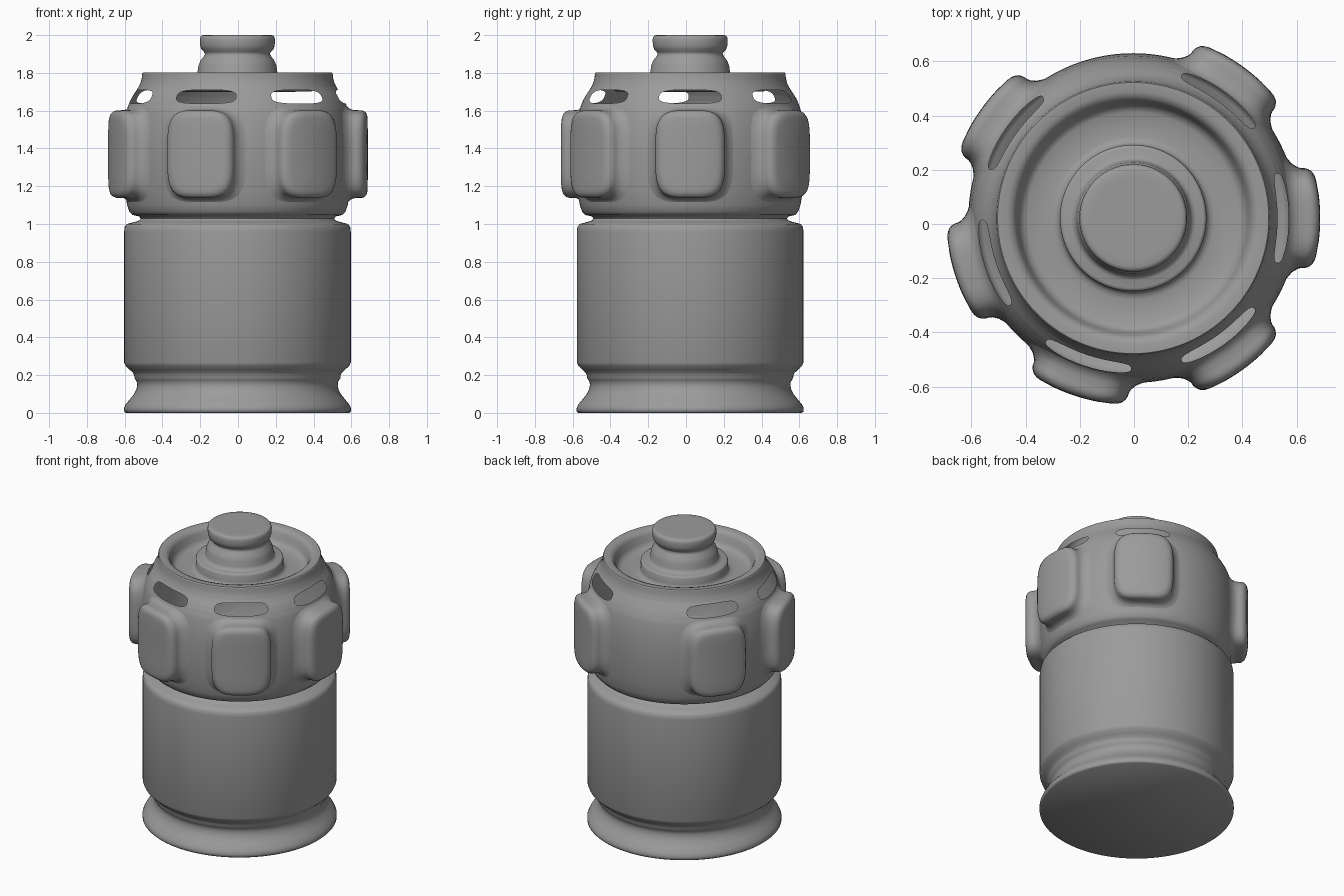
import bpy, bmesh, math
from math import sin, cos, pi, radians

if "Cube" in bpy.data.objects:
    bpy.data.objects.remove(bpy.data.objects["Cube"])

CX, CY = -0.003, 0.022                       # axis of the turned body
ANGLES = [0, 54, 144, 198, 252, 306]         # pad and slot positions
SHELL = [(.512, 1.028), (.52, 1.04), (.556, 1.048), (.572, 1.065), (.584, 1.1), (.596, 1.17),
         (.604, 1.26), (.608, 1.36), (.606, 1.46), (.598, 1.54), (.586, 1.6), (.579, 1.625),
         (.569, 1.65), (.553, 1.68), (.536, 1.705), (.524, 1.725),
         (.514, 1.745), (.507, 1.77), (.504, 1.797)]
Z0, Z1 = 1.625, 1.725                        # band that holds the slots

# Dark grey for every part
GREY = bpy.data.materials.new("dark_grey")
GREY.diffuse_color = (.33, .33, .33, 1)
GREY.use_nodes = True
GREY.node_tree.nodes["Principled BSDF"].inputs["Base Color"].default_value = GREY.diffuse_color


def finish(name, bm):
    bmesh.ops.remove_doubles(bm, verts=bm.verts, dist=1e-5)
    me = bpy.data.meshes.new(name)
    bm.to_mesh(me)
    bm.free()
    me.materials.append(GREY)
    ob = bpy.data.objects.new(name, me)
    bpy.context.collection.objects.link(ob)
    bpy.ops.object.select_all(action='DESELECT')
    ob.select_set(True)
    bpy.context.view_layer.objects.active = ob
    bpy.ops.object.shade_smooth_by_angle(angle=radians(50))
    return ob


def polar(bm, r, a, z):
    return bm.verts.new((CX + r * cos(a), CY + r * sin(a), z))


def skin(bm, rows, closed=True):
    for lo, hi in zip(rows, rows[1:]):
        n = len(lo)
        for i in range(n if closed else n - 1):
            j = (i + 1) % n
            bm.faces.new((lo[i], lo[j], hi[j], hi[i]))


def lathe(bm, profile, a0=0, a1=2 * pi, n=180):
    closed = a1 - a0 > 6.28
    m = n if closed else n + 1
    rows = [[polar(bm, r, a0 + (a1 - a0) * i / n, z) for i in range(m)] for r, z in profile]
    skin(bm, rows, closed)
    return rows


def shell_radius(z):
    for (r0, z0), (r1, z1) in zip(SHELL, SHELL[1:]):
        if z <= z1:
            return r0 + (r1 - r0) * (z - z0) / (z1 - z0)
    return SHELL[-1][0]


def spow(v, e):
    return math.copysign(abs(v) ** e, v)


# Lower canister with flared foot
bm = bmesh.new()
rows = lathe(bm, [(.592, 0), (.601, .008), (.601, .025), (.592, .045), (.567, .075), (.547, .1),
                  (.535, .125), (.531, .145), (.532, .163), (.539, .174), (.545, .184),
                  (.547, .2), (.553, .212), (.57, .228),
                  (.593, .25), (.6, .267), (.6, .96), (.597, .985), (.585, 1.0), (.54, 1.012),
                  (.518, 1.02), (.512, 1.028)])
bm.faces.new(rows[0][::-1])
finish("lower_canister", bm)

# Upper shell, with a ring of slots; the turned parts lap slightly under the slot band
bm = bmesh.new()
lap = [(shell_radius(z) - .001, z) for z in (1.631, 1.719)]
lathe(bm, [p for p in SHELL if p[1] <= Z0] + lap[:1])
lathe(bm, lap[1:] + [p for p in SHELL if p[1] >= Z1])
band = [p for p in SHELL if Z0 <= p[1] <= Z1]
lathe(bm, band, radians(81), radians(117), 18)
zc, hz, half = (Z0 + Z1) / 2, (Z1 - Z0) / 2, radians(27)
N = 96
for deg in ANGLES:
    loops = []
    for k in range(5):
        t, loop = k / 4, []
        for i in range(N):
            w = 2 * pi * i / N
            c, s = cos(w), sin(w)
            m = max(abs(c), abs(s))
            u = (1 - t) * .3 * spow(c, .62) + t * half * c / m
            z = (1 - t) * (1.674 + .036 * spow(s, .62)) + t * (zc + hz * s / m)
            loop.append(polar(bm, shell_radius(z), radians(deg) + u, z))
        loops.append(loop)
    skin(bm, loops[::-1])
finish("slotted_shell", bm)

# Recessed lid with stepped ring and knob
bm = bmesh.new()
rows = lathe(bm, [(.504, 1.797), (.5, 1.802), (.465, 1.802), (.445, 1.795), (.432, 1.775),
                  (.422, 1.735), (.41, 1.712), (.39, 1.702), (.3, 1.7), (.283, 1.704),
                  (.273, 1.715), (.27, 1.73), (.27, 1.772), (.266, 1.779), (.257, 1.782),
                  (.23, 1.783), (.217, 1.789), (.211, 1.805), (.206, 1.84), (.196, 1.865),
                  (.178, 1.888), (.172, 1.9), (.176, 1.91), (.191, 1.925), (.197, 1.945),
                  (.199, 1.975), (.196, 1.99), (.19, 1.997), (.18, 2.0), (.15, 2.0)])
bm.faces.new(rows[-1])
finish("lid_and_knob", bm)

# Rounded grip pads with a soft fillet at the shell: (outset, height above shell or None, radius)
LEVELS = [(.05, -.001, 0), (.034, .003, 0), (.016, .012, 0), (.004, .026, 0), (.0, None, .645),
          (0, None, .658), (-.004, None, .67), (-.013, None, .681), (-.028, None, .687),
          (-.045, None, .689), (-.1, None, .69), (-.15, None, .69), (-.184, None, .69)]
for n, deg in enumerate(ANGLES):
    bm = bmesh.new()
    rows = []
    for off, above, r in LEVELS:
        row = []
        offz = off * .5 if off > 0 else off
        for i in range(64):
            w = 2 * pi * i / 64
            z = 1.37 + (.232 + offz) * spow(sin(w), .52)
            rad = r if above is None else shell_radius(z) + above
            row.append(polar(bm, rad, radians(deg) + (.187 + off) * spow(cos(w), .52) / rad, z))
        rows.append(row)
    skin(bm, rows)
    bm.faces.new(rows[-1])
    finish("grip_pad_%d" % (n + 1), bm)
